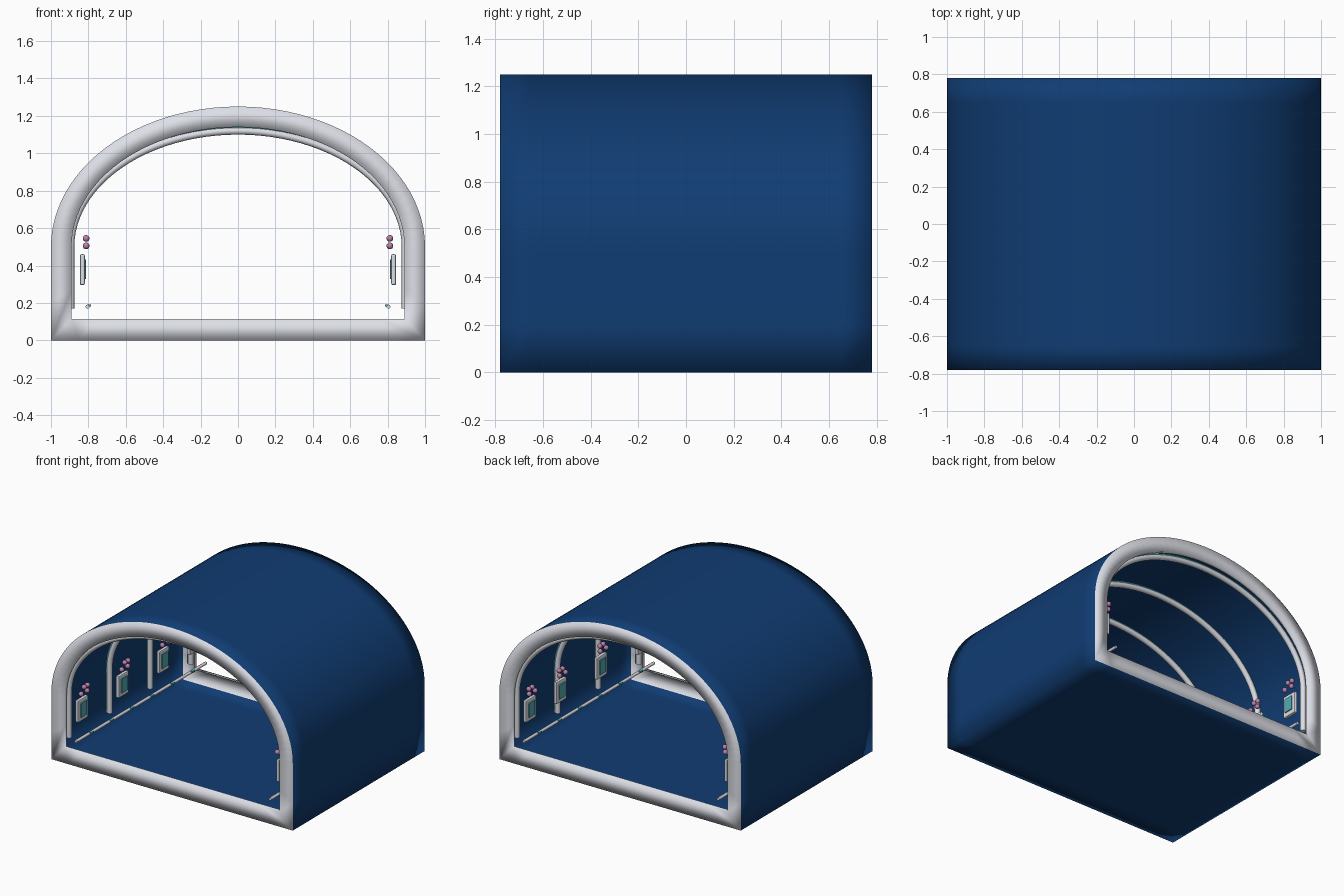
import bpy, bmesh, math

cube = bpy.data.objects.get("Cube")
if cube:
    bpy.data.objects.remove(cube, do_unlink=True)


def material(name, color):
    m = bpy.data.materials.new(name)
    m.use_nodes = True
    rgba = (*color, 1)
    m.diffuse_color = rgba
    m.node_tree.nodes["Principled BSDF"].inputs["Base Color"].default_value = rgba
    return m


NAVY = material("navy", (0.005, 0.045, 0.17))
WHITE = material("soft white", (0.76, 0.78, 0.84))
TEAL = material("teal", (0.08, 0.42, 0.46))
PINK = material("dusty pink", (0.5, 0.22, 0.42))

SPRING = 0.5            # height where the arch starts
END = 0.78              # half length of the tunnel
RIBS = [-0.72, -0.24, 0.24, 0.72]
FRAMES = [-0.66, -0.18, 0.30, 0.66]


def arch(w, h, n=48):
    return [(w * math.cos(math.pi * i / n), SPRING + h * math.sin(math.pi * i / n))
            for i in range(n + 1)]


def section(w, h, floor):
    """Closed tunnel outline, running right along the floor and over the arch."""
    low = floor + 0.2 * (SPRING - floor) / 0.5
    bottom = [(-w, floor), (-0.85 * w, floor), (0, floor), (0.85 * w, floor), (w, floor)]
    return bottom + [(w, low)] + arch(w, h) + [(-w, low)]


def finish(name, bm, mats):
    mesh = bpy.data.meshes.new(name)
    bm.to_mesh(mesh)
    bm.free()
    for m in mats:
        mesh.materials.append(m)
    ob = bpy.data.objects.new(name, mesh)
    bpy.context.collection.objects.link(ob)
    return ob


def box(name, center, size, mat, bevel=0):
    bm = bmesh.new()
    bmesh.ops.create_cube(bm, size=1)
    for v in bm.verts:
        v.co = [c + s * p for c, s, p in zip(center, size, v.co)]
    ob = finish(name, bm, [mat])
    if bevel:
        mod = ob.modifiers.new("round", "BEVEL")
        mod.width, mod.segments = bevel, 2
    return ob


def ball(name, center, radius, mat):
    bm = bmesh.new()
    bmesh.ops.create_uvsphere(bm, u_segments=12, v_segments=8, radius=radius)
    bmesh.ops.translate(bm, verts=bm.verts, vec=center)
    for f in bm.faces:
        f.smooth = True
    return finish(name, bm, [mat])


def tube(name, points, radius, mat):
    cu = bpy.data.curves.new(name, "CURVE")
    cu.dimensions = "3D"
    cu.bevel_depth, cu.bevel_resolution, cu.use_fill_caps = radius, 2, True
    sp = cu.splines.new("POLY")
    sp.points.add(len(points) - 1)
    for p, co in zip(sp.points, points):
        p.co = (*co, 1)
    cu.materials.append(mat)
    ob = bpy.data.objects.new(name, cu)
    bpy.context.collection.objects.link(ob)
    return ob


# Tunnel shell with a pale rim and a short inner lip at each end
outer = section(1, 0.75, 0)
inner = section(0.89, 0.64, 0.115)
rows = [(inner, -END + 0.025), (inner, -END), (outer, -END), (outer, -0.65),
        (outer, 0.65), (outer, END), (inner, END), (inner, END - 0.025)]
bm = bmesh.new()
loops = [[bm.verts.new((x, y, z)) for x, z in pts] for pts, y in rows]
for i, (a, b) in enumerate(zip(loops, loops[1:])):
    for j in range(len(a)):
        k = (j + 1) % len(a)
        f = bm.faces.new((a[j], b[j], b[k], a[k]))
        f.smooth = True
        f.material_index = 0 if 2 <= i <= 4 else 1
finish("tunnel_shell", bm, [NAVY, WHITE])


# Arched ribs, each with a thin teal strip outside it
def rib_path(w, h, y):
    return [(x, y, z) for x, z in [(w, 0.17)] + arch(w, h) + [(-w, 0.17)]]


for n, y in enumerate(RIBS):
    tube(f"rib_{n}", rib_path(0.895, 0.62, y), 0.02, WHITE)
    tube(f"rib_strip_{n}", rib_path(0.916, 0.641, y), 0.01, TEAL)

# Wall fittings, repeated on both sides
for side, label in ((1, "left"), (-1, "right")):
    for n, y in enumerate(FRAMES):
        box(f"{label}_frame_{n}", (side * 0.832, y, 0.378), (0.026, 0.12, 0.165), WHITE, 0.008)
        box(f"{label}_screen_{n}", (side * 0.816, y, 0.38), (0.009, 0.07, 0.105), TEAL)
        for b, (dy, z) in enumerate([(-0.035, 0.505), (0, 0.545), (0.035, 0.505), (0.04, 0.545)]):
            ball(f"{label}_blossom_{n}_{b}", (side * 0.812, y + dy, z), 0.018, PINK)
    # Low rail with teal clips
    tube(f"{label}_rail", [(side * 0.805, -0.77, 0.18), (side * 0.805, 0.77, 0.18)], 0.011, WHITE)
    for n in range(6):
        box(f"{label}_rail_clip_{n}", (side * 0.796, -0.6 + 0.24 * n, 0.186),
            (0.022, 0.03, 0.012), TEAL)
